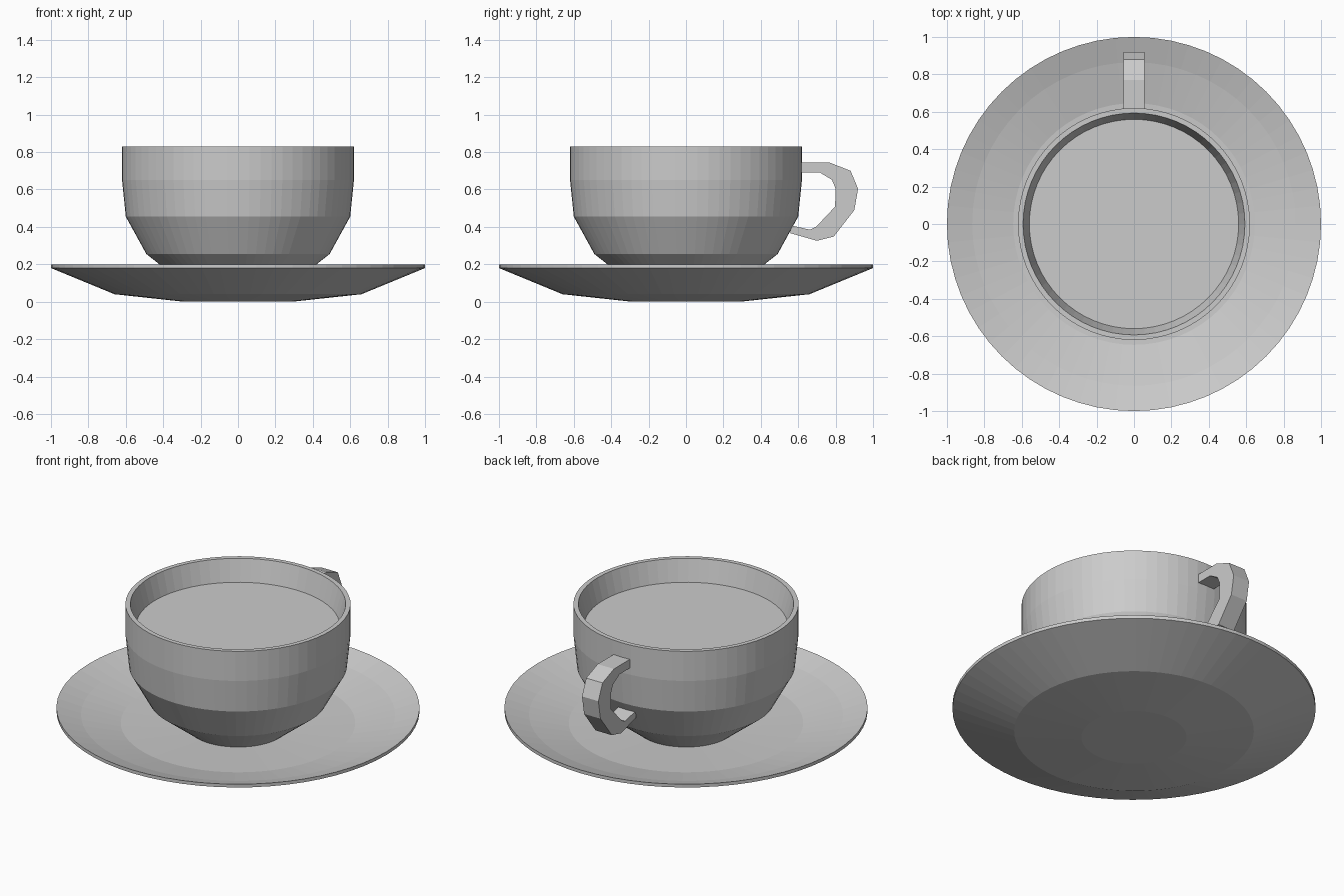
import bpy, bmesh
from math import cos, sin, tau

if "Cube" in bpy.data.objects:
    bpy.data.objects.remove(bpy.data.objects["Cube"], do_unlink=True)

SIDES = 64

# One glazed grey for everything
grey = bpy.data.materials.new("light_grey")
grey.use_nodes = True
colour = (0.6, 0.6, 0.6, 1)
grey.diffuse_color = colour
grey.node_tree.nodes["Principled BSDF"].inputs["Base Color"].default_value = colour


def finish(name, bm):
    bmesh.ops.recalc_face_normals(bm, faces=bm.faces)
    mesh = bpy.data.meshes.new(name)
    bm.to_mesh(mesh)
    bm.free()
    mesh.materials.append(grey)
    obj = bpy.data.objects.new(name, mesh)
    bpy.context.collection.objects.link(obj)
    return obj


def lathe(name, profile):
    """Turn a (radius, height) profile about z and close both ends."""
    bm = bmesh.new()
    rings = [[bm.verts.new((r * cos(tau * i / SIDES), r * sin(tau * i / SIDES), z))
              for i in range(SIDES)] for r, z in profile]
    for a, b in zip(rings, rings[1:]):
        for i in range(SIDES):
            j = (i + 1) % SIDES
            bm.faces.new((a[i], a[j], b[j], b[i]))
    bm.faces.new(rings[0][::-1])
    bm.faces.new(rings[-1])
    return finish(name, bm)


def slab(name, outline, half_width):
    """Extrude a side outline of (y, z) points across x."""
    bm = bmesh.new()
    face = bm.faces.new([bm.verts.new((-half_width, y, z)) for y, z in outline])
    new = bmesh.ops.extrude_face_region(bm, geom=[face])["geom"]
    moved = [v for v in new if isinstance(v, bmesh.types.BMVert)]
    bmesh.ops.translate(bm, verts=moved, vec=(2 * half_width, 0, 0))
    return finish(name, bm)


# Saucer: underside, rim, then the dished top
lathe("saucer", [(0.29, 0), (0.66, 0.04), (1, 0.18), (1, 0.2),
                 (0.865, 0.157), (0.646, 0.107), (0.28, 0.09)])

# Cup: outside from foot to rim, then the inside wall and floor
lathe("cup", [(0.28, 0.09), (0.42, 0.2), (0.49, 0.255), (0.6, 0.455),
              (0.62, 0.65), (0.62, 0.83), (0.593, 0.83), (0.557, 0.69),
              (0.54, 0.47), (0.44, 0.29), (0.25, 0.15)])

# Drink surface
lathe("drink", [(0.545, 0.69), (0.56, 0.7)])

# Handle at the back
outer = [(0.6, 0.743), (0.77, 0.743), (0.88, 0.7), (0.92, 0.604),
         (0.9, 0.49), (0.79, 0.348), (0.7, 0.326), (0.56, 0.366)]
inner = [(0.56, 0.408), (0.663, 0.385), (0.695, 0.4), (0.797, 0.508),
         (0.8, 0.604), (0.78, 0.652), (0.717, 0.69), (0.6, 0.69)]
slab("handle", outer + inner, 0.055)
